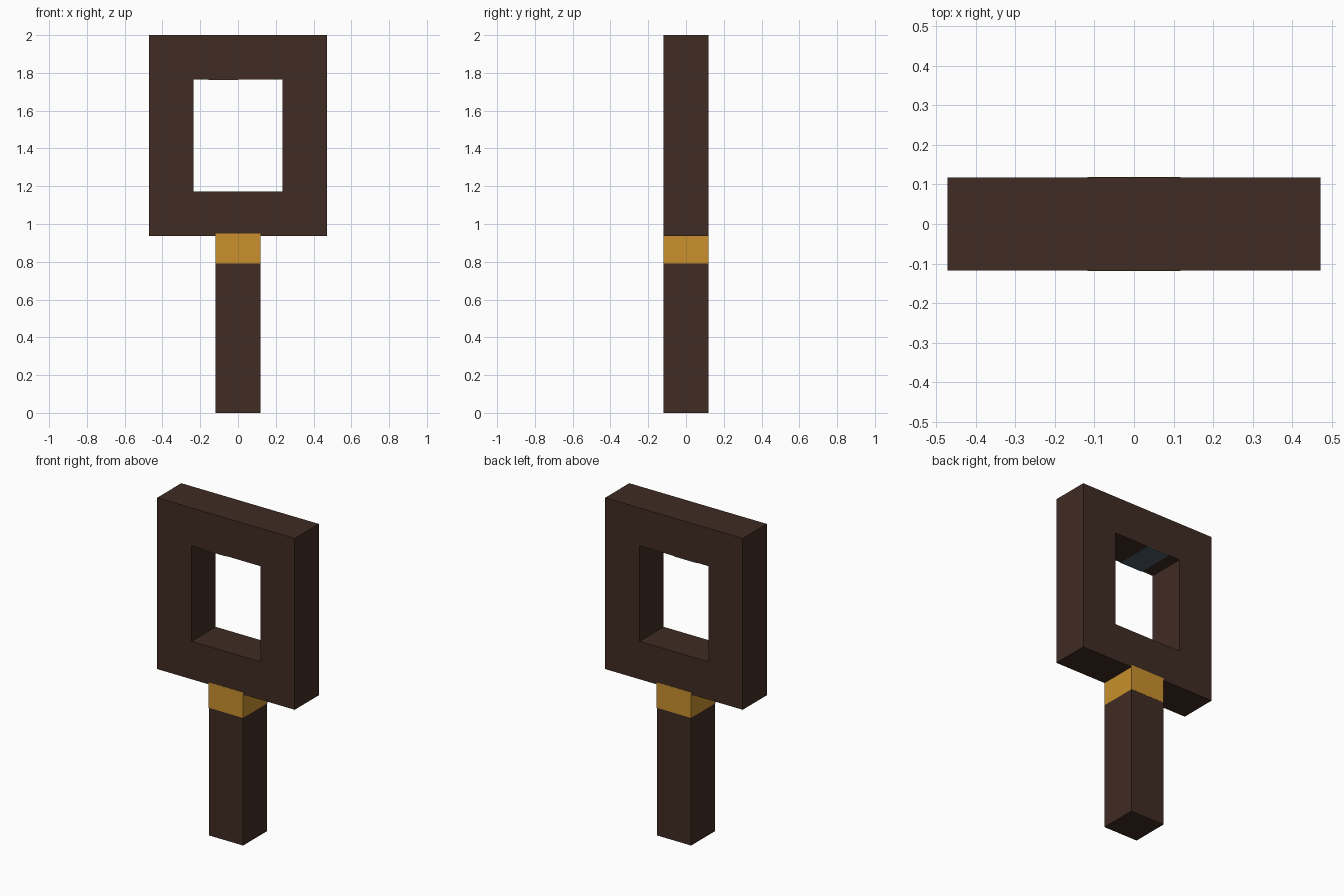
import bpy, bmesh

if "Cube" in bpy.data.objects:
    bpy.data.objects.remove(bpy.data.objects["Cube"])

def material(name, rgb):
    m = bpy.data.materials.new(name)
    m.diffuse_color = (*rgb, 1)
    m.use_nodes = True
    m.node_tree.nodes["Principled BSDF"].inputs["Base Color"].default_value = m.diffuse_color
    return m

brown = material("dark_brown", (0.051, 0.025, 0.017))
gold = material("gold", (0.578, 0.279, 0.026))
slate = material("slate_blue", (0.072, 0.102, 0.127))
D = 0.118  # half depth

def finish(name, bm, mat):
    bmesh.ops.recalc_face_normals(bm, faces=bm.faces)
    me = bpy.data.meshes.new(name)
    bm.to_mesh(me)
    bm.free()
    me.materials.append(mat)
    ob = bpy.data.objects.new(name, me)
    bpy.context.collection.objects.link(ob)

def box(name, x0, x1, y, z0, z1, mat):
    bm = bmesh.new()
    bmesh.ops.create_cube(bm, size=1)
    for v in bm.verts:
        v.co = (x1 if v.co.x > 0 else x0,
                y if v.co.y > 0 else -y,
                z1 if v.co.z > 0 else z0)
    finish(name, bm, mat)

# Square frame with an open window
bm = bmesh.new()
def loop(w, z0, z1, y):
    return [bm.verts.new((x, y, z)) for x, z in
            ((-w, z0), (w, z0), (w, z1), (-w, z1))]
outer_f, outer_b = (loop(0.472, 0.937, 2.0, y) for y in (-D, D))
inner_f, inner_b = (loop(0.236, 1.172, 1.765, y) for y in (-D, D))
for a, b in ((outer_f, outer_b), (inner_f, inner_b),
             (outer_f, inner_f), (outer_b, inner_b)):
    for i in range(4):
        j = (i + 1) % 4
        bm.faces.new((a[i], a[j], b[j], b[i]))
finish("frame", bm, brown)

# Handle and its gold collar, which laps slightly over the frame
box("handle", -D, D, D, 0.0, 0.792, brown)
box("collar", -D, D, D + 0.001, 0.792, 0.95, gold)

# Thin plate under the top of the window
box("window_plate", -0.155, 0.0, D, 1.762, 1.766, slate)
